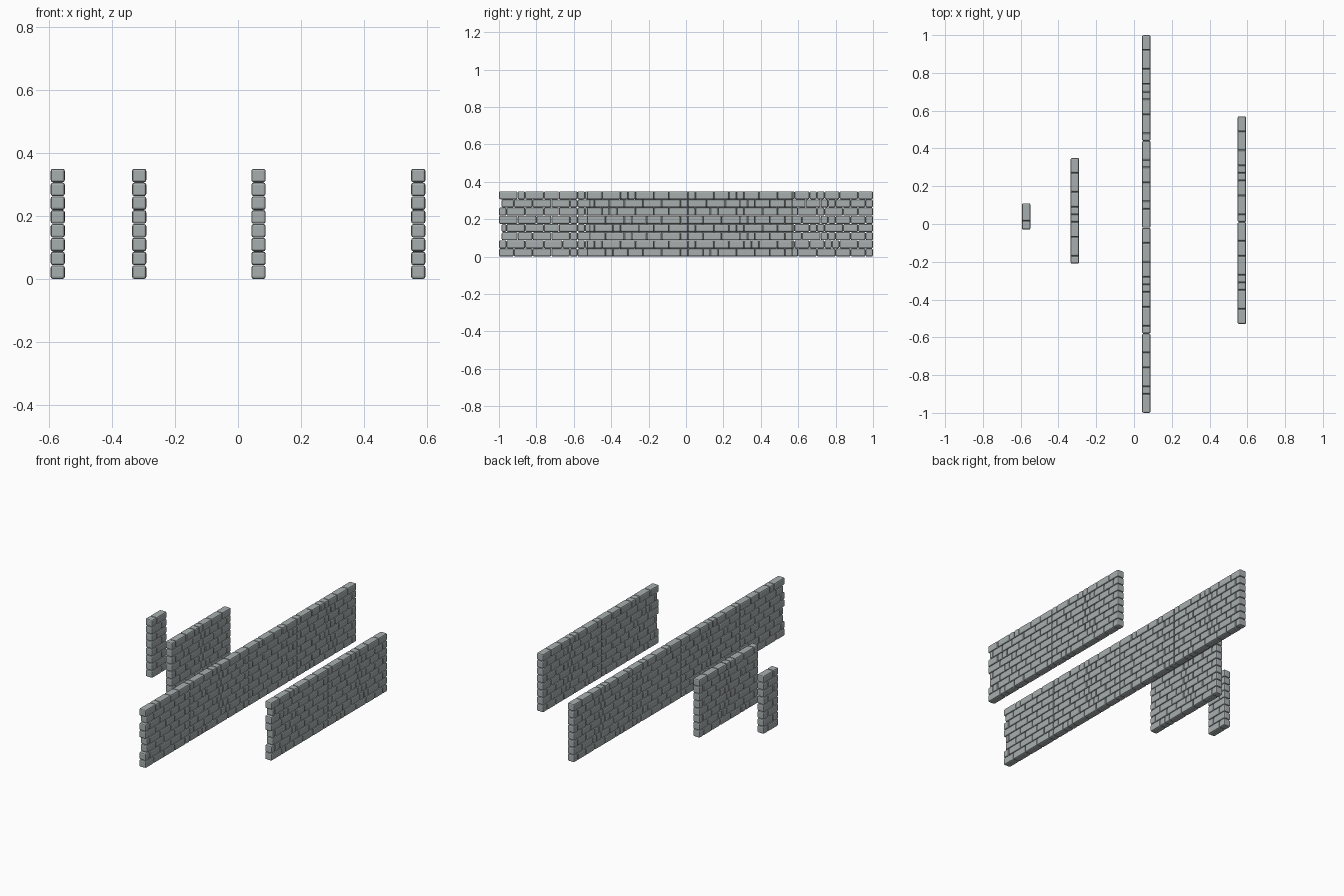
import bpy, bmesh, random
from mathutils import Matrix, Vector

if "Cube" in bpy.data.objects:
    bpy.data.objects.remove(bpy.data.objects["Cube"])

random.seed(4)
ROWS, HEIGHT, THICK = 8, 0.35, 0.045
PITCH = HEIGHT / ROWS

# Wall modules: brick widths along the top course, from +y to -y
A = [.08, .10, .08, .04, .04, .08, .10, .04]
B = [.10, .04, .08, .10, .04, .10]
C = [.10, .08, .10, .04, .10]
D = [.10, .08, .10, .04, .04, .10, .08]
E = [.095, .045]

# Grey stone
stone = bpy.data.materials.new("stone")
stone.diffuse_color = (.39, .425, .425, 1)
stone.use_nodes = True
stone.node_tree.nodes["Principled BSDF"].inputs["Base Color"].default_value = stone.diffuse_color


def joints(course):
    return [sum(course[:i + 1]) for i in range(len(course) - 1)]


def stagger(base, above):
    """Shuffle a course so its joints avoid those of the course above."""
    options = [random.sample(base, len(base)) for _ in range(80)]
    prev = joints(above)
    return max(options, key=lambda c: sum(
        min(.03, min(abs(j - p) for p in prev)) for j in joints(c)))


def make_courses(base):
    courses = [base]
    while len(courses) < ROWS:
        courses.append(stagger(base, courses[-1]))
    return courses


MODULES = {k: make_courses(m) for k, m in zip("ABCDE", (A, B, C, D, E))}


def add_brick(bm, y0, y1, z):
    size = Vector((THICK - random.uniform(0, .001), y1 - y0 - .001, PITCH - .001))
    m = Matrix.Translation((0, (y0 + y1) / 2, z)) @ Matrix.Diagonal((*size, 1))
    bmesh.ops.create_cube(bm, size=1, matrix=m)


def brick_wall(name, x, y_high, layout):
    bm = bmesh.new()
    for row in range(ROWS):
        z = HEIGHT - (row + .5) * PITCH
        widths = [w for key in layout for w in MODULES[key][row]]
        # Slightly toothed low end on the longer walls
        if len(layout) > 1 and row in (1, 4, 5):
            widths[-1] -= .014
        y = y_high
        for w in widths:
            add_brick(bm, y - w, y, z)
            y -= w
    # Worn, rounded brick edges
    bmesh.ops.bevel(bm, geom=bm.edges[:], offset=.007, segments=2,
                    profile=.5, affect='EDGES')
    mesh = bpy.data.meshes.new(name)
    bm.to_mesh(mesh)
    bm.free()
    mesh.materials.append(stone)
    ob = bpy.data.objects.new(name, mesh)
    ob.location.x = x
    bpy.context.collection.objects.link(ob)


# Four free-standing walls of different lengths
brick_wall("pillar_wall", -.571, .11, "E")
brick_wall("short_wall", -.313, .35, "A")
brick_wall("long_wall", .065, 1, "ABAC")
brick_wall("medium_wall", .571, .57, "AD")
